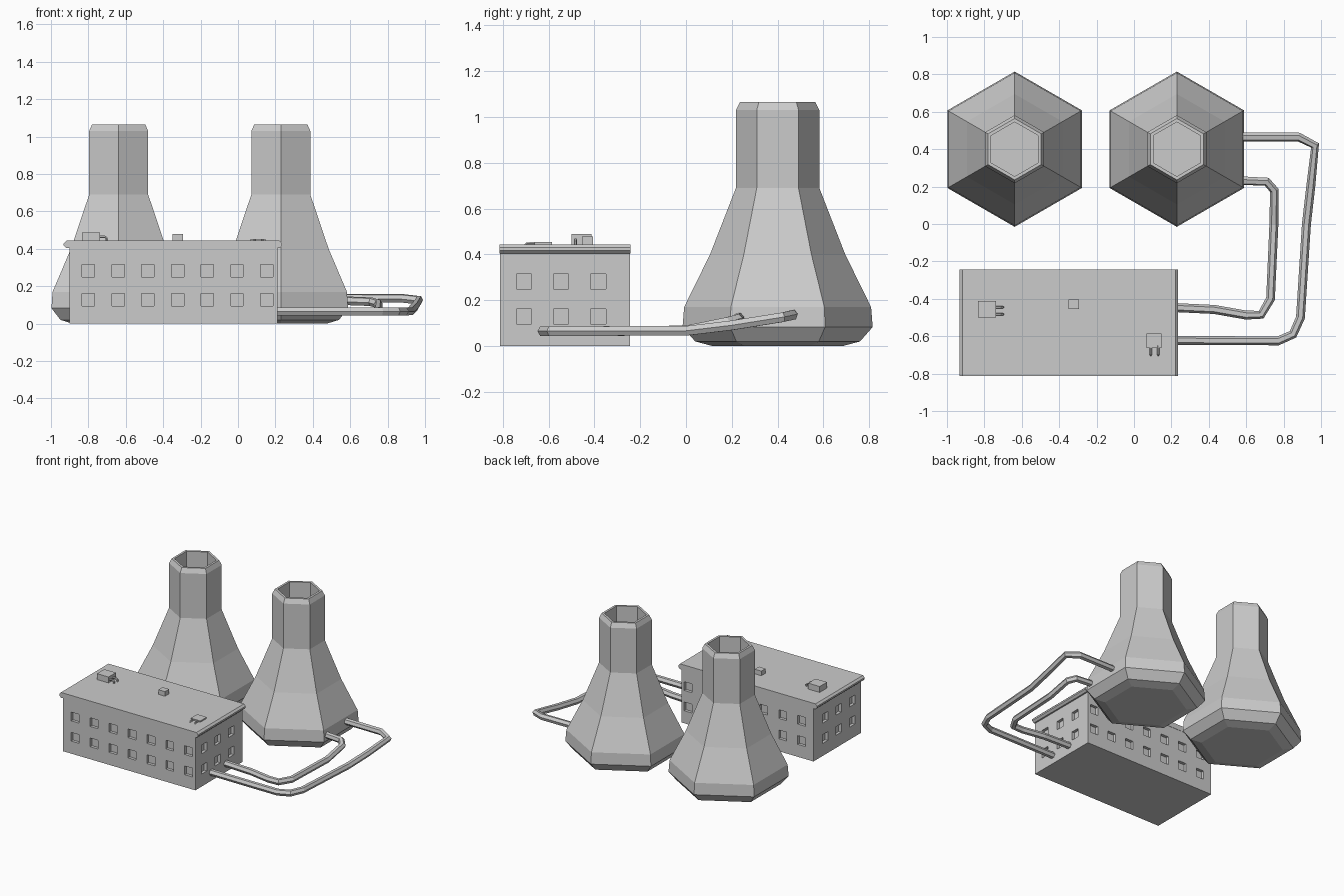
import bpy, bmesh
from math import cos, sin, pi
from mathutils import Vector

cube = bpy.data.objects.get("Cube")
if cube:
    bpy.data.objects.remove(cube)

grey = bpy.data.materials.new("concrete_grey")
grey.use_nodes = True
grey.diffuse_color = (0.6, 0.6, 0.6, 1)
grey.node_tree.nodes["Principled BSDF"].inputs["Base Color"].default_value = (0.6, 0.6, 0.6, 1)


def finish(name, bm):
    bmesh.ops.recalc_face_normals(bm, faces=bm.faces)
    mesh = bpy.data.meshes.new(name)
    bm.to_mesh(mesh)
    bm.free()
    mesh.materials.append(grey)
    obj = bpy.data.objects.new(name, mesh)
    bpy.context.collection.objects.link(obj)
    return obj


def box_mesh(lo, hi):
    bm = bmesh.new()
    bmesh.ops.create_cube(bm, size=1)
    lo, hi = Vector(lo), Vector(hi)
    bmesh.ops.scale(bm, vec=hi - lo, verts=bm.verts)
    bmesh.ops.translate(bm, vec=(lo + hi) / 2, verts=bm.verts)
    return bm


def tower(name, x, y, profile, sides=6):
    bm = bmesh.new()
    rings = []
    for r, z in profile:
        angles = [pi / 2 + 2 * pi * i / sides for i in range(sides)]
        rings.append([bm.verts.new((x + r * cos(a), y + r * sin(a), z)) for a in angles])
    for a, b in zip(rings, rings[1:]):
        for i in range(sides):
            j = (i + 1) % sides
            bm.faces.new((a[i], a[j], b[j], b[i]))
    bm.faces.new(rings[0][::-1])
    bm.faces.new(rings[-1])
    return finish(name, bm)


def pipe(name, points, radius):
    curve = bpy.data.curves.new(name, "CURVE")
    curve.dimensions = "3D"
    curve.bevel_depth = radius
    curve.bevel_resolution = 1
    curve.use_fill_caps = True
    spline = curve.splines.new("POLY")
    spline.points.add(len(points) - 1)
    for p, co in zip(spline.points, points):
        p.co = (*co, 1)
    spline.use_smooth = False
    curve.materials.append(grey)
    obj = bpy.data.objects.new(name, curve)
    bpy.context.collection.objects.link(obj)


# Cooling towers: outside wall, rim, then down the inside of the flue
tower_profile = [(0.285, 0), (0.36, 0.02), (0.415, 0.083), (0.408, 0.17), (0.295, 0.4),
                 (0.182, 0.69), (0.182, 1.03), (0.164, 1.065), (0.145, 1.065), (0.145, 0.7)]
for side, x in (("right", -0.638), ("left", 0.229)):
    tower(side + "_cooling_tower", x, 0.4, tower_profile)

# Main building with recessed windows on all four walls
half = 0.033
columns = [-0.8 + 0.159 * i for i in range(7)]
wall_columns = [-0.707, -0.545, -0.383]
rows = [0.128, 0.282]
bm = box_mesh((-0.9, -0.812, 0), (0.21, -0.245, 0.41))
for axis, centres in ((0, columns), (1, wall_columns), (2, rows)):
    normal = Vector([float(k == axis) for k in range(3)])
    for c in centres:
        for edge in (c - half, c + half):
            bmesh.ops.bisect_plane(bm, geom=bm.verts[:] + bm.edges[:] + bm.faces[:],
                                   plane_co=normal * edge, plane_no=normal)


def is_window(face):
    c = face.calc_center_median()
    if abs(face.normal.z) > 0.5:
        return False
    along, centres = (c.x, columns) if abs(face.normal.y) > 0.5 else (c.y, wall_columns)
    return (min(abs(along - k) for k in centres) < 0.01
            and min(abs(c.z - k) for k in rows) < 0.01)


bm.normal_update()
panes = [f for f in bm.faces if is_window(f)]
bmesh.ops.inset_individual(bm, faces=panes, thickness=0, depth=-0.022)
finish("building_walls", bm)

# Roof slab, chamfered along its two short ends
bm = box_mesh((-0.932, -0.814, 0.403), (0.235, -0.243, 0.443))
ends = [e for e in bm.edges
        if abs(e.verts[0].co.y - e.verts[1].co.y) > 0.1]
bmesh.ops.bevel(bm, geom=ends, offset=0.014, segments=1, affect="EDGES")
finish("roof_slab", bm)

# Rooftop units and their small pipes
finish("large_roof_unit", box_mesh((-0.835, -0.5, 0.43), (-0.738, -0.412, 0.488)))
finish("small_roof_unit", box_mesh((-0.35, -0.455, 0.43), (-0.295, -0.405, 0.478)))
finish("low_roof_unit", box_mesh((0.067, -0.662, 0.43), (0.147, -0.585, 0.453)))
for i, y in enumerate((-0.483, -0.445)):
    pipe(f"large_unit_pipe_{i}", [(-0.75, y, 0.464), (-0.712, y, 0.464),
                                  (-0.702, y, 0.456), (-0.702, y, 0.435)], 0.007)
for i, x in enumerate((0.09, 0.13)):
    pipe(f"low_unit_pipe_{i}", [(x, -0.65, 0.448), (x, -0.695, 0.448),
                                (x, -0.705, 0.435)], 0.006)

# Water pipes between the building and the left tower
pipe("inner_water_pipe", [(0.18, -0.445, 0.065), (0.43, -0.457, 0.065), (0.6, -0.487, 0.065),
                          (0.68, -0.485, 0.065), (0.73, -0.4, 0.065), (0.748, 0, 0.068),
                          (0.75, 0.18, 0.105), (0.71, 0.226, 0.117), (0.5, 0.235, 0.125)], 0.024)
pipe("outer_water_pipe", [(0.18, -0.622, 0.065), (0.77, -0.625, 0.065), (0.85, -0.59, 0.065),
                          (0.89, -0.5, 0.065), (0.922, 0, 0.066), (0.945, 0.2, 0.09),
                          (0.968, 0.42, 0.125), (0.88, 0.465, 0.135), (0.5, 0.465, 0.137)], 0.024)
